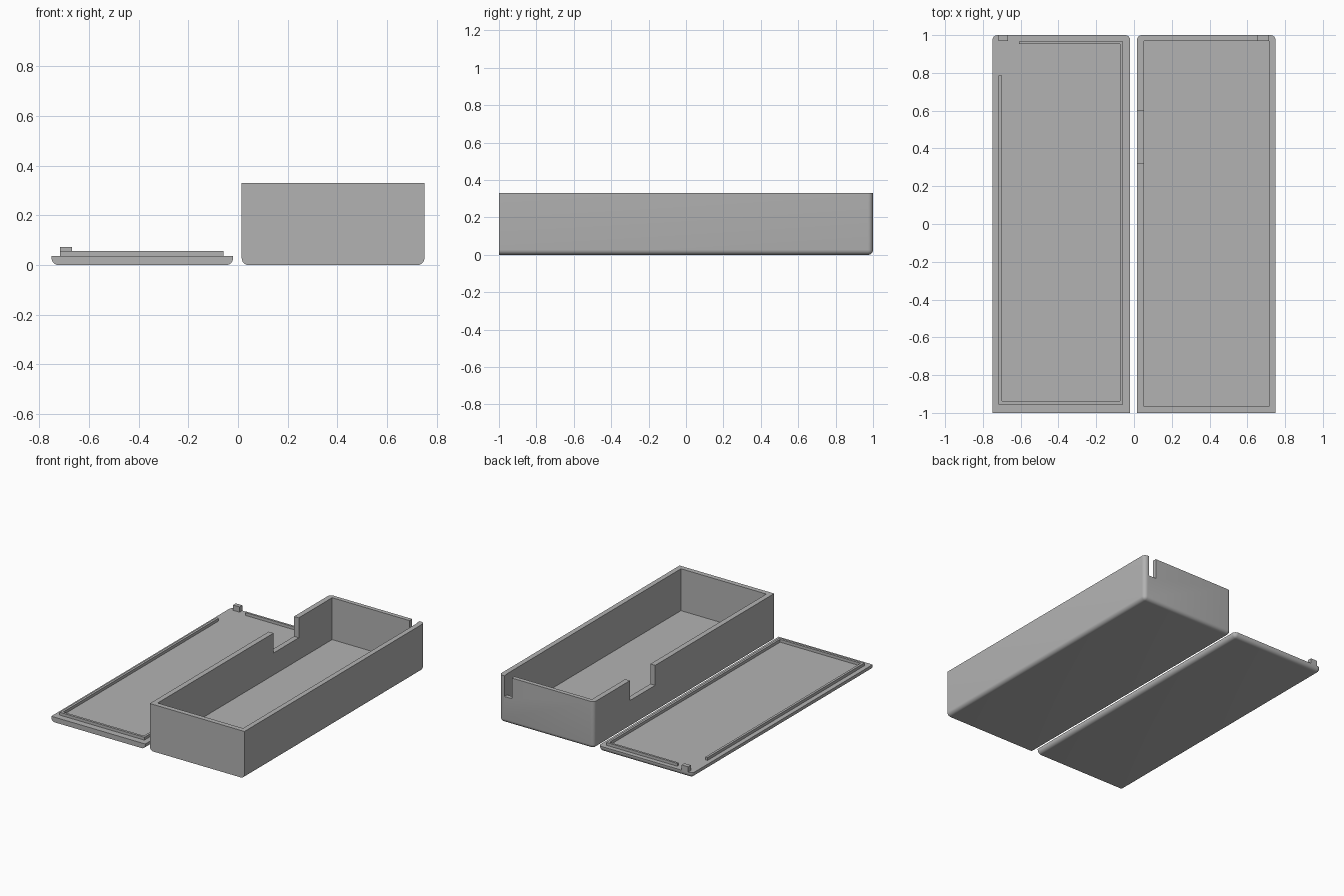
import bpy, bmesh

if "Cube" in bpy.data.objects:
    bpy.data.objects.remove(bpy.data.objects["Cube"])

grey = bpy.data.materials.new("plain grey")
grey.diffuse_color = (0.448, 0.448, 0.448, 1)
grey.use_nodes = True
grey.node_tree.nodes["Principled BSDF"].inputs["Base Color"].default_value = grey.diffuse_color


def make_object(name, bm):
    bmesh.ops.recalc_face_normals(bm, faces=bm.faces[:])
    mesh = bpy.data.meshes.new(name)
    bm.to_mesh(mesh)
    bm.free()
    mesh.materials.append(grey)
    obj = bpy.data.objects.new(name, mesh)
    bpy.context.collection.objects.link(obj)
    return obj


def prism(name, outline, z0, z1):
    """Extrude a flat outline from z0 up to z1."""
    bm = bmesh.new()
    face = bm.faces.new([bm.verts.new((x, y, z0)) for x, y in outline])
    top = bmesh.ops.extrude_face_region(bm, geom=[face])
    for v in top["geom"]:
        if isinstance(v, bmesh.types.BMVert):
            v.co.z = z1
    return make_object(name, bm)


def block(name, x0, x1, y0, y1, z0, z1):
    return prism(name, [(x0, y0), (x1, y0), (x1, y1), (x0, y1)], z0, z1)


def round_edges(obj, radius):
    """Round the bottom and back corner edges, leaving the front end square."""
    bm = bmesh.new()
    bm.from_mesh(obj.data)
    back = max(v.co.y for v in bm.verts)
    front = min(v.co.y for v in bm.verts)
    edges = []
    for e in bm.edges:
        a, b = e.verts[0].co, e.verts[1].co
        at_bottom = a.z < 1e-4 and b.z < 1e-4
        at_front = a.y < front + 1e-4 and b.y < front + 1e-4
        back_upright = a.y > back - 1e-4 and b.y > back - 1e-4 and abs(a.z - b.z) > 0.01
        if (at_bottom and not at_front) or back_upright:
            edges.append(e)
    bmesh.ops.bevel(bm, geom=edges, offset=radius, segments=6,
                    profile=0.5, affect='EDGES')
    bm.to_mesh(obj.data)
    bm.free()


def cut(obj, cutter):
    mod = obj.modifiers.new(cutter.name, 'BOOLEAN')
    mod.operation = 'DIFFERENCE'
    mod.solver = 'EXACT'
    mod.object = cutter
    bpy.context.view_layer.objects.active = obj
    bpy.ops.object.modifier_apply(modifier=mod.name)
    bpy.data.objects.remove(cutter)


def smooth(obj):
    bpy.ops.object.select_all(action='DESELECT')
    obj.select_set(True)
    bpy.context.view_layer.objects.active = obj
    bpy.ops.object.shade_smooth_by_angle(angle=0.6)


# Open tray with a side opening and a slot in the back wall
tray = block("tray", 0.015, 0.75, -1, 1, 0, 0.33)
round_edges(tray, 0.027)
cut(tray, block("cavity", 0.052, 0.715, -0.965, 0.97, 0.036, 0.5))
cut(tray, block("side_opening", -0.1, 0.06, 0.32, 0.60, 0.19, 0.5))
cut(tray, block("back_slot", 0.653, 0.711, 0.95, 1.1, 0.185, 0.5))
smooth(tray)

# Flat lid lying upside down beside the tray
lid = block("lid", -0.75, -0.02, -1, 1, 0, 0.036)
round_edges(lid, 0.027)
smooth(lid)

# Locating rim, left open at one back corner
prism("lid_rim", [(-0.717, 0.785), (-0.717, -0.955), (-0.058, -0.955),
                  (-0.058, 0.967), (-0.61, 0.967), (-0.61, 0.952),
                  (-0.074, 0.952), (-0.074, -0.938), (-0.70, -0.938),
                  (-0.70, 0.785)], 0.034, 0.056)

# Small tab that drops into the back slot
block("lid_tab", -0.717, -0.667, 0.97, 1.0, 0.034, 0.073)
